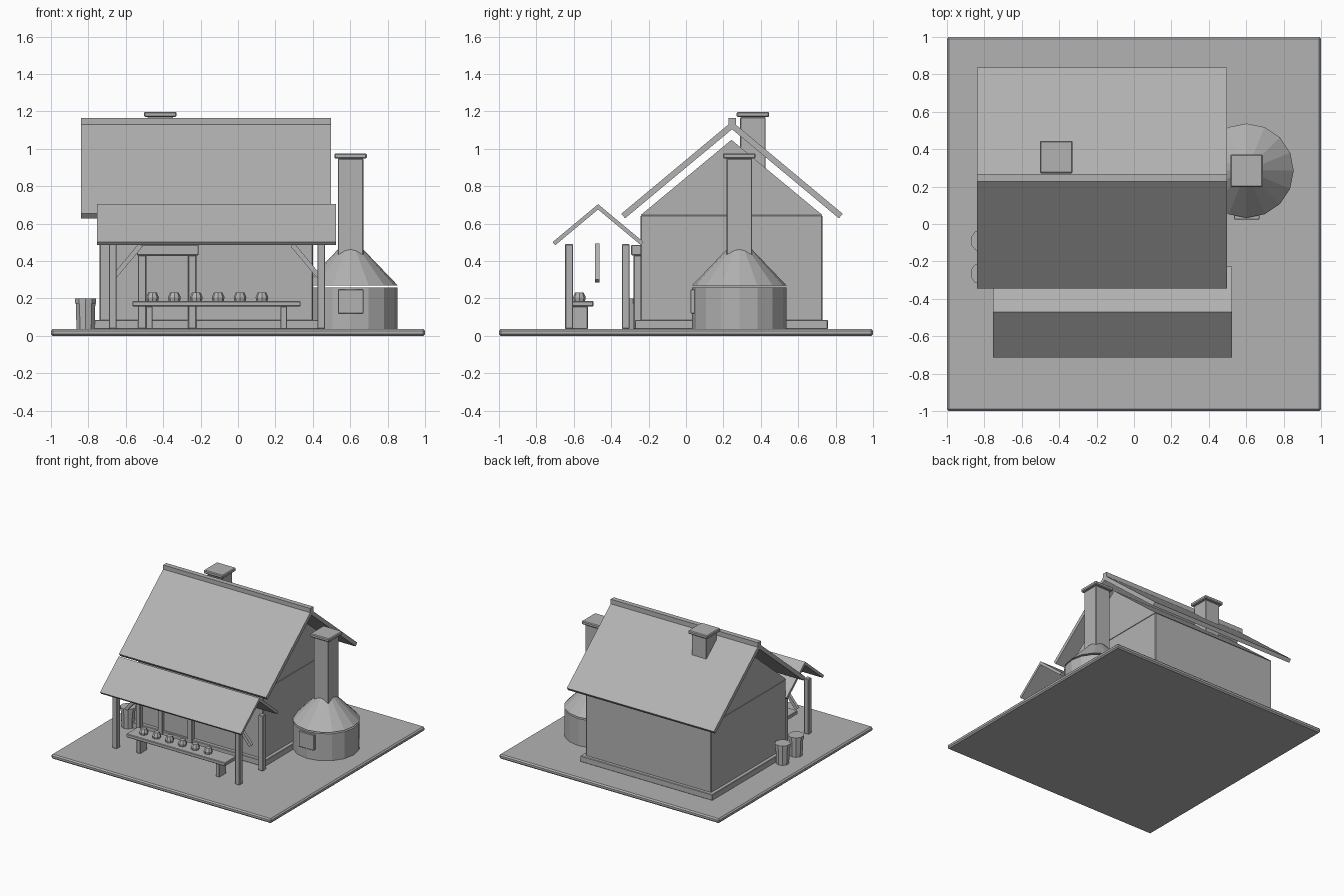
import bpy, bmesh, math
from mathutils import Matrix

if "Cube" in bpy.data.objects:
    bpy.data.objects.remove(bpy.data.objects["Cube"])

grey = bpy.data.materials.new("stone grey")
grey.diffuse_color = (0.45, 0.45, 0.45, 1)
grey.use_nodes = True
grey.node_tree.nodes["Principled BSDF"].inputs["Base Color"].default_value = grey.diffuse_color


def finish(name, bm):
    bmesh.ops.recalc_face_normals(bm, faces=bm.faces)
    me = bpy.data.meshes.new(name)
    bm.to_mesh(me)
    bm.free()
    me.materials.append(grey)
    ob = bpy.data.objects.new(name, me)
    bpy.context.collection.objects.link(ob)
    return ob


def box(name, x, y, z, bevel=0.0, tilt=0.0):
    """Box from (min, max) ranges, optionally tilted about y."""
    bm = bmesh.new()
    bmesh.ops.create_cube(bm, size=1)
    for v in bm.verts:
        v.co = [v.co[i] * (r[1] - r[0]) for i, r in enumerate((x, y, z))]
    ob = finish(name, bm)
    ob.location = [(r[0] + r[1]) / 2 for r in (x, y, z)]
    ob.rotation_euler.y = tilt
    if bevel:
        m = ob.modifiers.new("bevel", 'BEVEL')
        m.width, m.segments = bevel, 1
    return ob


def extrude_x(name, x0, x1, profile):
    """Solid with a y-z outline swept along x."""
    bm = bmesh.new()
    f = bm.faces.new([bm.verts.new((x0, y, z)) for y, z in profile])
    ext = bmesh.ops.extrude_face_region(bm, geom=[f])["geom"]
    bmesh.ops.translate(bm, vec=(x1 - x0, 0, 0),
                        verts=[g for g in ext if isinstance(g, bmesh.types.BMVert)])
    return finish(name, bm)


def cone(name, x, y, z0, z1, r0, r1, sides, turn=0.0):
    bm = bmesh.new()
    bmesh.ops.create_cone(bm, cap_ends=True, segments=sides, radius1=r0, radius2=r1,
                          depth=z1 - z0, matrix=Matrix.Rotation(turn, 4, 'Z'))
    ob = finish(name, bm)
    ob.location = (x, y, (z0 + z1) / 2)
    return ob


def pitched_roof(name, x0, x1, yc, half, top, slope, t):
    """Two slabs meeting at a ridge, with square-cut eaves."""
    a = math.atan(slope)
    v, eave = t / math.cos(a), top - half * slope
    dy, dz = t * math.sin(a), t * math.cos(a)
    extrude_x(name, x0, x1, [(yc - half, eave), (yc, top), (yc + half, eave),
                             (yc + half - dy, eave - dz), (yc, top - v),
                             (yc - half + dy, eave - dz)])


def chimney(name, x, y, z0, z1):
    box(name + "_shaft", (x - .068, x + .068), (y - .068, y + .068), (z0, z1), .004)
    box(name + "_cap", (x - .087, x + .087), (y - .087, y + .087), (z1, z1 + .028), .006)


# Ground slab
box("ground_slab", (-1, 1), (-1, 1), (0, .037), .01)

# House
box("plinth", (-.77, .43), (-.273, .758), (.035, .085), .004)
box("walls", (-.74, .40), (-.243, .73), (.04, .645), .005)
extrude_x("gable", -.74, .40, [(-.243, .645), (.73, .645), (.243, 1.048)])
pitched_roof("main_roof", -.84, .497, .246, .592, 1.146, .833, .032)
box("ridge_cap", (-.84, .497), (.228, .268), (1.125, 1.166))
chimney("roof_chimney", -.416, .358, .8, 1.17)

# Door
box("door_leaf", (-.49, -.265), (-.258, -.24), (.037, .43))
box("door_lintel", (-.54, -.21), (-.293, -.24), (.43, .487), .004)
for s, x in (("left", -.513), ("right", -.245)):
    box("door_jamb_" + s, (x - .022, x + .022), (-.28, -.24), (.037, .43), .004)

# Porch
for s, x in (("left", -.67), ("right", .445)):
    for d, y in (("front", -.625), ("back", -.322)):
        box(f"porch_post_{d}_{s}", (x - .021, x + .021), (y - .021, y + .021), (.037, .491), .004)
for s, x, a in (("left", -.60, -50), ("right", .372, 50)):
    box("porch_brace_" + s, (x - .125, x + .125), (-.487, -.462), (.377, .403), 0, math.radians(a))
pitched_roof("porch_roof", -.755, .525, -.47, .243, .704, .833, .022)

# Display table with small goods
box("table_top", (-.565, .335), (-.645, -.495), (.157, .186), .004)
for s, x in (("left", -.475), ("right", .245)):
    box("table_leg_" + s, (x - .017, x + .017), (-.615, -.525), (.037, .157), .003)
for i in range(6):
    x = -.457 + i * .117
    cone(f"pot_{i + 1}_lower", x, -.57, .186, .206, .030, .034, 8)
    cone(f"pot_{i + 1}_upper", x, -.57, .206, .233, .034, .022, 8)

# Round kiln with conical hood
kx, ky = .602, .285
cone("kiln_body", kx, ky, .035, .258, .252, .252, 16)
cone("kiln_hood", kx, ky, .270, .470, .252, .06, 16)
box("kiln_door", (kx - .068, kx + .068), (.025, .06), (.12, .247), .003)
chimney("kiln_chimney", kx, ky, .35, .948)

# Barrels
for i, y in enumerate((-.09, -.265)):
    cone(f"barrel_{i + 1}_body", -.815, y, .037, .18, .051, .055, 10)
    cone(f"barrel_{i + 1}_rim", -.815, y, .172, .2, .06, .06, 10)
